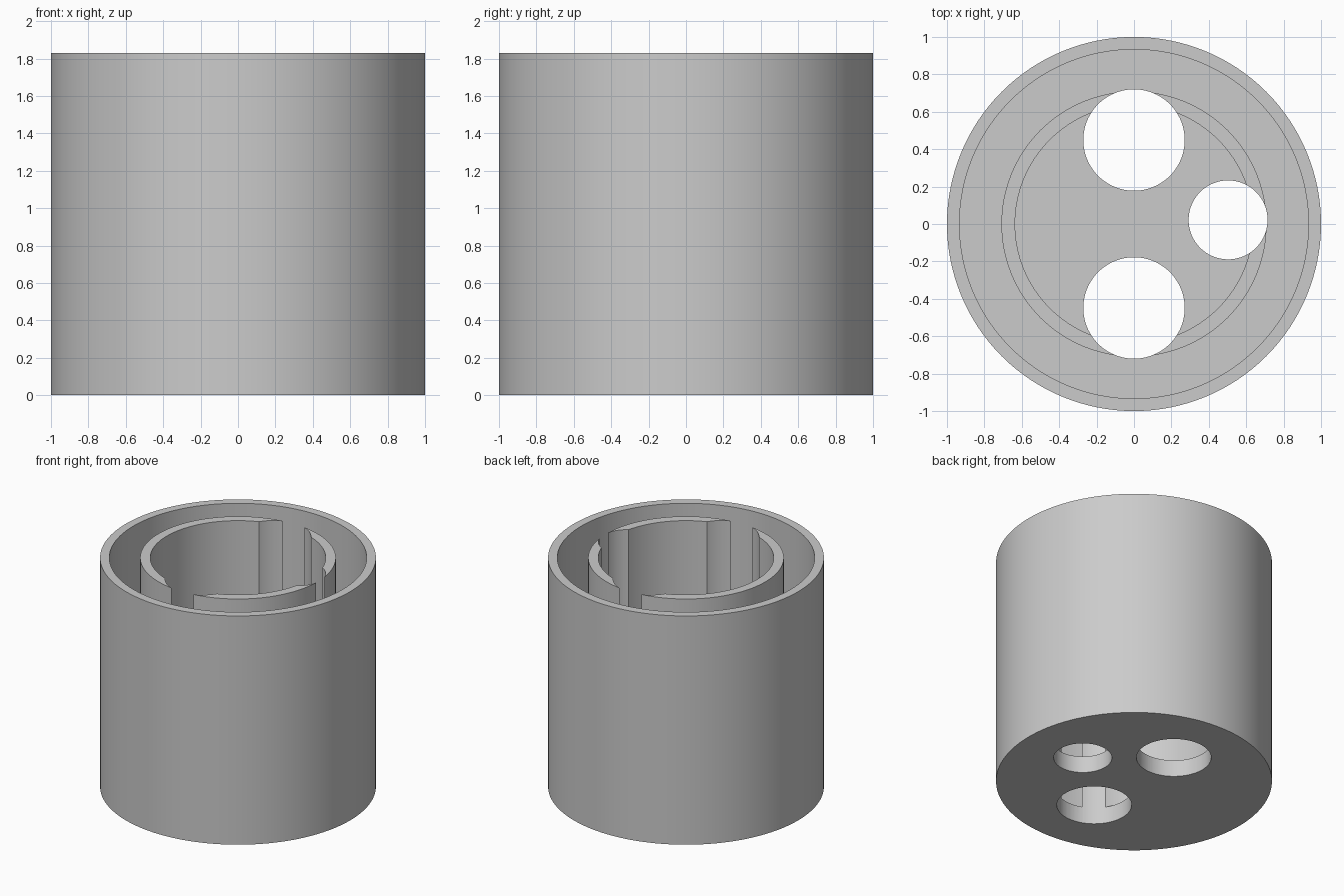
import bpy
import bmesh
from math import radians, tau
from mathutils import Matrix

HEIGHT = 1.83
FLOOR = 0.133
SEGMENTS = 128

default = bpy.data.objects.get("Cube")
if default:
    bpy.data.objects.remove(default)

# Plain grey plastic
grey = bpy.data.materials.new("light grey")
colour = (0.6, 0.6, 0.6, 1.0)
grey.diffuse_color = colour
grey.use_nodes = True
grey.node_tree.nodes["Principled BSDF"].inputs["Base Color"].default_value = colour


def add_object(name, bm):
    bmesh.ops.recalc_face_normals(bm, faces=bm.faces)
    mesh = bpy.data.meshes.new(name)
    bm.to_mesh(mesh)
    bm.free()
    mesh.materials.append(grey)
    obj = bpy.data.objects.new(name, mesh)
    bpy.context.collection.objects.link(obj)
    return obj


def lathe(name, profile):
    """Revolve an (r, z) profile about the z axis."""
    bm = bmesh.new()
    verts = [bm.verts.new((r, 0, z)) for r, z in profile]
    edges = [bm.edges.new(pair) for pair in zip(verts, verts[1:])]
    bmesh.ops.spin(bm, geom=verts + edges, cent=(0, 0, 0), axis=(0, 0, 1),
                   angle=tau, steps=SEGMENTS, use_duplicate=False)
    bmesh.ops.remove_doubles(bm, verts=bm.verts, dist=0.0001)
    return add_object(name, bm)


def cylinder(name, x, y, radius):
    """Tall cutter that passes through the whole body."""
    bm = bmesh.new()
    bmesh.ops.create_cone(bm, cap_ends=True, segments=96, radius1=radius,
                          radius2=radius, depth=3 * HEIGHT,
                          matrix=Matrix.Translation((x, y, HEIGHT / 2)))
    obj = add_object(name, bm)
    obj.hide_render = True
    return obj


# Cup with a floor, an outer wall and a concentric inner ring
cup = lathe("double_walled_cup", [
    (0, 0), (1, 0), (1, HEIGHT), (0.933, HEIGHT), (0.933, FLOOR),
    (0.709, FLOOR), (0.709, HEIGHT), (0.636, HEIGHT), (0.636, FLOOR), (0, FLOOR)])

# Three holes through the floor that also slot the inner ring
holes = [("back_hole", 0, 0.449, 0.271),
         ("front_hole", 0, -0.449, 0.271),
         ("side_hole", 0.503, 0.022, 0.211)]
cutters = [cylinder(*hole) for hole in holes]
for cutter in cutters:
    mod = cup.modifiers.new(cutter.name, "BOOLEAN")
    mod.operation = "DIFFERENCE"
    mod.solver = "EXACT"
    mod.object = cutter

# Apply the cuts and discard the cutters
bpy.context.view_layer.update()
graph = bpy.context.evaluated_depsgraph_get()
cut_mesh = bpy.data.meshes.new_from_object(cup.evaluated_get(graph))
cup.modifiers.clear()
cup.data = cut_mesh
for cutter in cutters:
    bpy.data.objects.remove(cutter)

# Smooth walls with crisp rims
bpy.ops.object.select_all(action="DESELECT")
cup.select_set(True)
bpy.context.view_layer.objects.active = cup
bpy.ops.object.shade_smooth_by_angle(angle=radians(30))
